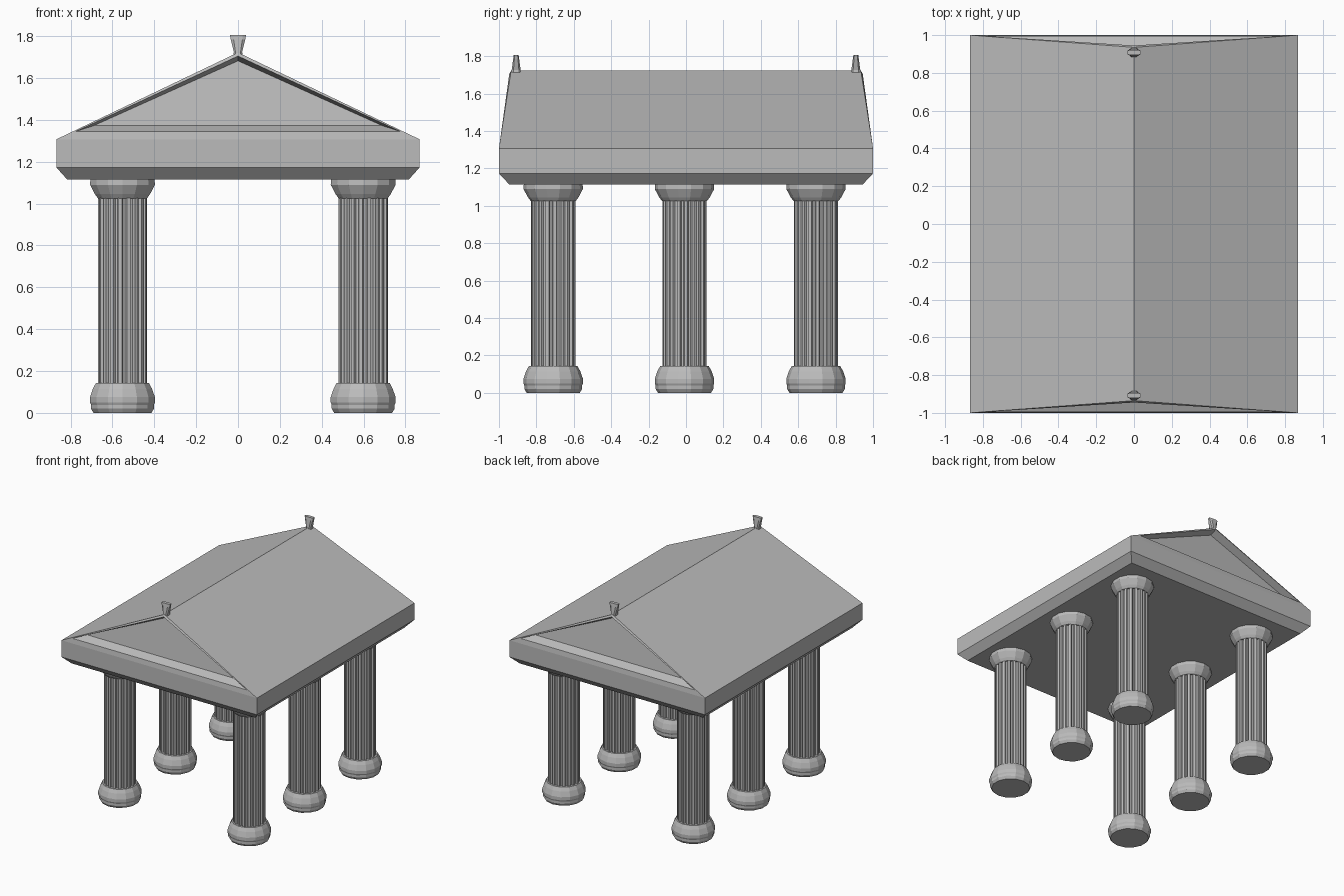
import bpy, bmesh, math

if "Cube" in bpy.data.objects:
    bpy.data.objects.remove(bpy.data.objects["Cube"])

stone = bpy.data.materials.new("grey stone")
stone.diffuse_color = (0.5, 0.5, 0.5, 1)
stone.use_nodes = True
stone.node_tree.nodes["Principled BSDF"].inputs["Base Color"].default_value = stone.diffuse_color


def finish(name, bm):
    """Turn a bmesh into a flat shaded stone object."""
    bmesh.ops.recalc_face_normals(bm, faces=bm.faces)
    mesh = bpy.data.meshes.new(name)
    bm.to_mesh(mesh)
    bm.free()
    mesh.materials.append(stone)
    obj = bpy.data.objects.new(name, mesh)
    bpy.context.collection.objects.link(obj)
    return obj


def loft(bm, rings, caps=True):
    """Skin a stack of equal-length point rings."""
    loops = [[bm.verts.new(p) for p in ring] for ring in rings]
    n = len(loops[0])
    for a, b in zip(loops, loops[1:]):
        for i in range(n):
            j = (i + 1) % n
            bm.faces.new((a[i], a[j], b[j], b[i]))
    if caps:
        bm.faces.new(loops[0][::-1])
        bm.faces.new(loops[-1])
    return loops


def circle(r, z, n=14):
    return [(r * math.cos(2 * math.pi * (i + .5) / n),
             r * math.sin(2 * math.pi * (i + .5) / n), z) for i in range(n)]


def fluted(z, flutes=18, outer=.118, inner=.105):
    """Cross-section with flat ribs and flat-bottomed grooves."""
    pts = []
    for i in range(flutes):
        for step, r in ((0, outer), (.42, outer), (.56, inner), (.86, inner)):
            a = 2 * math.pi * (i + step) / flutes
            pts.append((r * math.cos(a), r * math.sin(a), z))
    return pts


# Columns: base, fluted shaft and capital, three per side
base_profile = [(.142, 0), (.154, .02), (.154, .038), (.159, .05),
                (.159, .075), (.145, .115), (.13, .143)]
capital_profile = [(.12, 1.025), (.135, 1.045), (.159, 1.09), (.157, 1.118)]
for side, x in (("left", -.552), ("right", .598)):
    for place, y in (("front", -.71), ("middle", -.008), ("back", .695)):
        for part, rings in (
                ("base", [circle(r, z) for r, z in base_profile]),
                ("shaft", [fluted(.13), fluted(1.04)]),
                ("capital", [circle(r, z) for r, z in capital_profile])):
            bm = bmesh.new()
            loft(bm, rings)
            finish(f"{side}_{place}_column_{part}", bm).location = (x, y, 0)


# Roof: chamfered block, two slopes and a recessed triangle in each gable
def rect(x, y, z):
    return [(-x, -y, z), (x, -y, z), (x, y, z), (-x, y, z)]


bm = bmesh.new()
loops = loft(bm, [rect(.816, .946, 1.115), rect(.868, 1, 1.173),
                  rect(.868, 1, 1.307)], caps=False)
bm.faces.new(loops[0])
fl, fr, br, bl = loops[2]
ridge = {}
for s, left, right in ((-1, fl, fr), (1, bl, br)):
    V = lambda x, y, z: bm.verts.new((x, s * y, z))
    top = ridge[s] = V(0, .935, 1.722)
    ol, orr, oa = V(-.775, .994, 1.345), V(.775, .994, 1.345), V(0, .945, 1.705)
    il, ir, ia = V(-.69, .93, 1.372), V(.69, .93, 1.372), V(0, .885, 1.682)
    for f in ((left, right, orr, ol), (left, ol, oa, top), (right, top, oa, orr),
              (ol, orr, ir, il), (ol, il, ia, oa), (orr, oa, ia, ir),
              (il, ir, ia)):
        bm.faces.new(f)
bm.faces.new((fl, ridge[-1], ridge[1], bl))
bm.faces.new((fr, br, ridge[1], ridge[-1]))
finish("roof", bm)


# Ridge ornaments: flare sideways, taper front to back
def block(hx, hy, z):
    c = .6
    return [(-hx, -hy * c, z), (-hx * c, -hy, z), (hx * c, -hy, z), (hx, -hy * c, z),
            (hx, hy * c, z), (hx * c, hy, z), (-hx * c, hy, z), (-hx, hy * c, z)]


for place, y in (("front", -.908), ("back", .908)):
    bm = bmesh.new()
    loft(bm, [block(.024, .025, 1.70), block(.02, .024, 1.725),
              block(.035, .016, 1.785), block(.038, .013, 1.805)])
    finish(f"{place}_ridge_ornament", bm).location = (0, y, 0)
